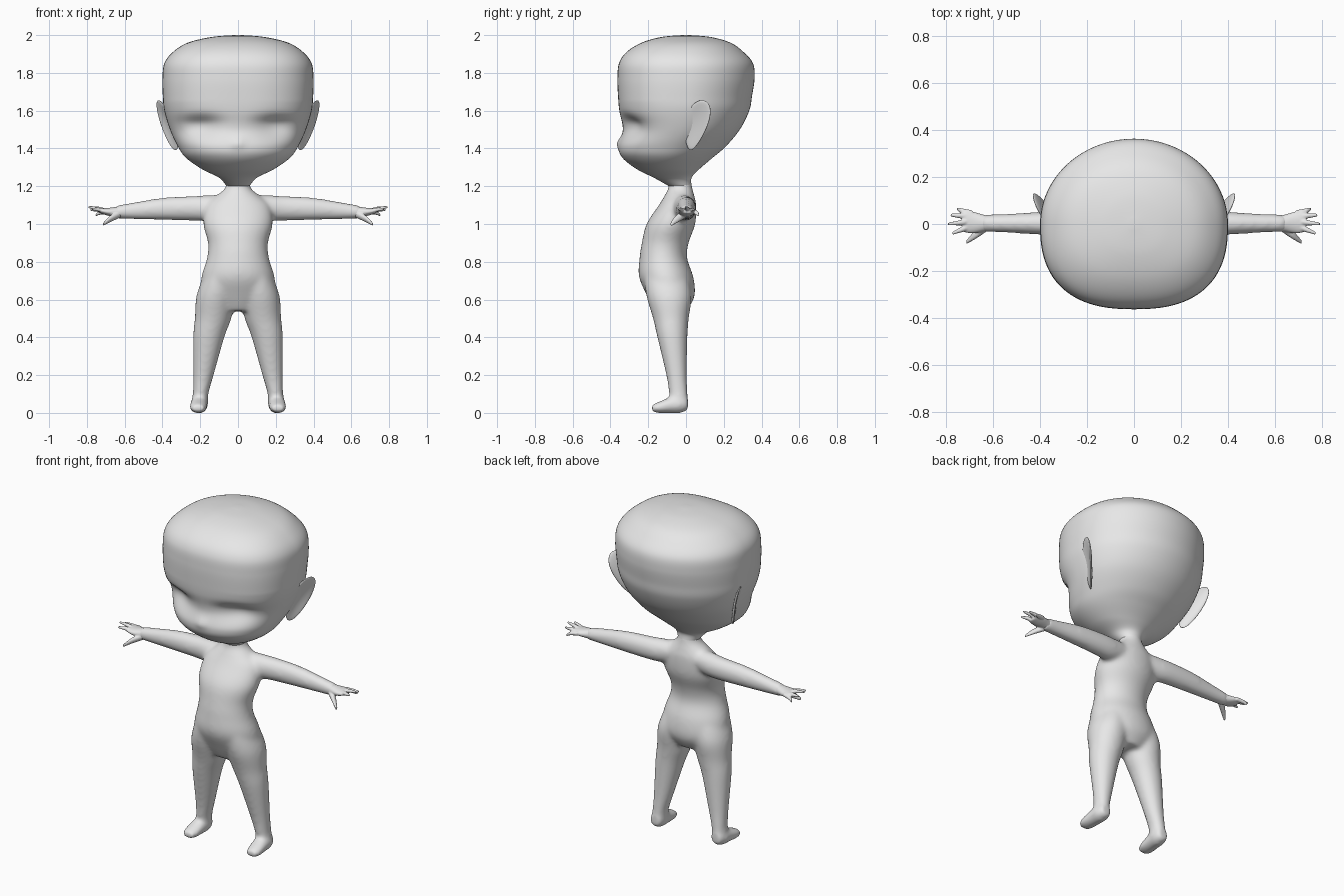
import bpy
import bmesh
from math import cos, sin, pi, exp, copysign

cube = bpy.data.objects.get("Cube")
if cube:
    bpy.data.objects.remove(cube, do_unlink=True)

GREY = (0.8, 0.8, 0.8, 1.0)
clay = bpy.data.materials.new("plain_grey")
clay.use_nodes = True
clay.diffuse_color = GREY
clay.node_tree.nodes["Principled BSDF"].inputs["Base Color"].default_value = GREY


def spline(rows, steps):
    """Smoothly interpolate a list of ring tuples."""
    out = []
    for i in range(len(rows) - 1):
        p0, p1 = rows[max(i - 1, 0)], rows[i]
        p2, p3 = rows[i + 1], rows[min(i + 2, len(rows) - 1)]
        for k in range(steps):
            t = k / steps
            out.append([b + 0.5 * t * (c - a + t * (2 * a - 5 * b + 4 * c - d + t * (3 * (b - c) + d - a)))
                        for a, b, c, d in zip(p0, p1, p2, p3)])
    out.append(list(rows[-1]))
    return out


def power(value, n):
    return copysign(abs(value) ** (2 / n), value)


def loft(bm, rows, axis="z", side=1, pad=0.0, segments=32, steps=5, bulge=None):
    """Skin rings of (position on axis, centre 1, centre 2, radius 1, radius 2)."""
    rings = []
    for t, c1, c2, r1, r2 in spline(rows, steps):
        ring = []
        for k in range(segments):
            a = 2 * pi * k / segments
            n = bulge(t) if bulge and sin(a) < 0 else 2
            u = c1 + (r1 + pad) * power(cos(a), n)
            v = c2 + (r2 + pad) * power(sin(a), n)
            x, y, z = {"z": (u, v, t), "x": (t, u, v), "y": (u, t, v)}[axis]
            ring.append(bm.verts.new((side * x, y, z)))
        rings.append(ring)
    for low, high in zip(rings, rings[1:]):
        for k in range(segments):
            j = (k + 1) % segments
            bm.faces.new((low[k], low[j], high[j], high[k]))
    bm.faces.new(rings[0])
    bm.faces.new(rings[-1])


def finish(bm, name, voxel=0.0, smoothing=0):
    bmesh.ops.recalc_face_normals(bm, faces=bm.faces)
    mesh = bpy.data.meshes.new(name)
    bm.to_mesh(mesh)
    bm.free()
    mesh.materials.append(clay)
    mesh.shade_smooth()
    obj = bpy.data.objects.new(name, mesh)
    bpy.context.scene.collection.objects.link(obj)
    if voxel:
        # Fuse overlapping volumes and soften the joins
        fuse = obj.modifiers.new("fuse", "REMESH")
        fuse.mode = "VOXEL"
        fuse.voxel_size = voxel
        fuse.use_smooth_shade = True
        soften = obj.modifiers.new("soften", "SMOOTH")
        soften.factor = 0.5
        soften.iterations = smoothing
    return obj


# Body: torso, legs, feet and arms fused together
torso = [(1.29, 0, -.04, .06, .055), (1.2, 0, -.03, .06, .058), (1.15, 0, -.035, .11, .075),
         (1.1, 0, -.045, .165, .095), (1.0, 0, -.08, .18, .125), (.9, 0, -.11, .155, .12),
         (.82, 0, -.12, .16, .122), (.72, 0, -.105, .19, .14), (.62, 0, -.08, .19, .122),
         (.54, 0, -.08, .1, .08)]
leg = [(.74, .09, -.11, .08, .11), (.62, .115, -.09, .1, .115), (.5, .132, -.08, .092, .09),
       (.4, .155, -.072, .078, .075), (.2, .183, -.05, .05, .05), (.1, .198, -.04, .037, .045),
       (.04, .203, -.035, .04, .04)]
foot = [(.01, .203, .048, .028, .03), (-.03, .205, .045, .042, .043), (-.08, .207, .042, .042, .04),
        (-.14, .211, .03, .043, .027), (-.18, .212, .024, .03, .018)]
arm = [(.05, -.02, 1.1, .05, .05), (.16, -.01, 1.085, .055, .062), (.25, 0, 1.083, .05, .06),
       (.4, .003, 1.08, .044, .054), (.55, .003, 1.07, .035, .04), (.65, .003, 1.063, .032, .029)]

bm = bmesh.new()
loft(bm, torso, pad=.004)
for side in (1, -1):
    loft(bm, leg, side=side, pad=.005)
    loft(bm, foot, "y", side, pad=.004)
    loft(bm, arm, "x", side, pad=.005)
finish(bm, "body", 0.01, 18)

# Hands: palm, four fingers and a lowered thumb
palm = [(.58, .003, 1.067, .031, .033), (.63, .003, 1.064, .034, .029), (.68, .006, 1.064, .045, .022),
        (.715, .01, 1.068, .047, .016), (.73, .01, 1.07, .038, .012)]
finger_tips = [(.755, .066, 1.045), (.782, .038, 1.075), (.792, 0, 1.09), (.775, -.04, 1.08)]
for side, label in ((1, "left"), (-1, "right")):
    bm = bmesh.new()
    loft(bm, palm, "x", side)
    for x, y, z in finger_tips:
        root = (.69, .012 + y * .5, 1.066, .014, .012)
        middle = (.735, .006 + y * .75, (z + 1.072) / 2, .012, .011)
        loft(bm, [root, middle, (x, y, z, .006, .006)], "x", side, segments=12)
    loft(bm, [(.62, -.005, 1.055, .022, .02), (.675, -.045, 1.028, .019, .018),
              (.715, -.078, .997, .008, .008)], "x", side, segments=12)
    finish(bm, label + "_hand", 0.004, 4)

# Head: wide skull narrowing to the jaw, flatter across the forehead
skull = [(1.2, 0, -.03, .06, .06), (1.245, 0, -.07, .1, .1), (1.29, 0, -.095, .19, .165),
         (1.35, 0, -.098, .275, .238), (1.41, 0, -.073, .318, .283), (1.5, 0, -.025, .36, .31),
         (1.6, 0, -.009, .39, .344), (1.68, 0, -.005, .398, .355), (1.77, 0, 0, .4, .363),
         (1.85, 0, 0, .39, .355), (1.91, 0, -.005, .345, .31), (1.96, 0, 0, .265, .235),
         (1.99, 0, 0, .14, .13), (2.0, 0, 0, .02, .02)]
bm = bmesh.new()
loft(bm, skull, segments=96, steps=8,
     bulge=lambda z: 2 + .5 * min(max((z - 1.35) / .3, 0), 1))
for v in bm.verts:
    x, y, z = v.co
    if y < -.08:
        # Eye sockets under a firm brow, and a small nose
        spread = .04 if z > 1.53 else .075
        socket = exp(-((abs(x) - .2) / .1) ** 2 - ((z - 1.53) / spread) ** 2)
        nose = exp(-(x / .03) ** 2 - ((z - 1.43) / .03) ** 2)
        v.co.y += .045 * socket - .012 * nose
finish(bm, "head")

# Ears: hollowed teardrop shells flaring backwards
for side, label in ((1, "left"), (-1, "right")):
    bm = bmesh.new()
    bmesh.ops.create_uvsphere(bm, u_segments=32, v_segments=20, radius=1)
    for v in bm.verts:
        a, b, c = v.co
        hollow = .022 * a * a if a > 0 else 0
        v.co = (side * (.375 + .045 * c + .03 * b + .02 * a - hollow),
                .055 + .03 * c + .075 * b * (.8 + .25 * c),
                1.523 + .132 * c)
    finish(bm, label + "_ear")
